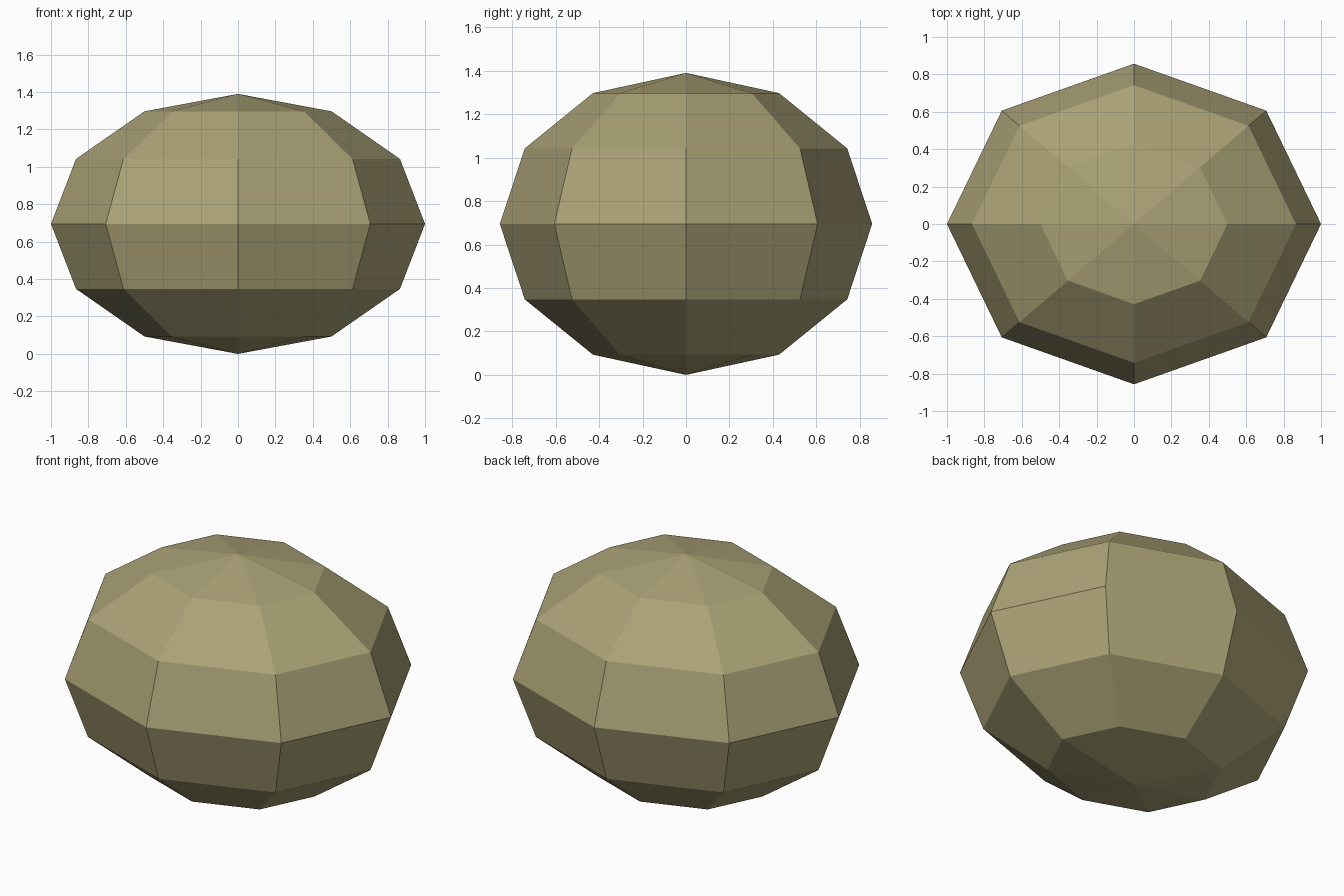
import bpy
import bmesh
from mathutils import Matrix

if "Cube" in bpy.data.objects:
    bpy.data.objects.remove(bpy.data.objects["Cube"])

RX, RY, RZ = 1.0, 0.857, 0.695

# Boulder: low-poly ball squashed into an ellipsoid
bm = bmesh.new()
bmesh.ops.create_uvsphere(bm, u_segments=8, v_segments=6, radius=1.0)
bm.transform(Matrix.Translation((0, 0, RZ)) @ Matrix.Diagonal((RX, RY, RZ, 1)))
bmesh.ops.recalc_face_normals(bm, faces=bm.faces)
mesh = bpy.data.meshes.new("boulder")
bm.to_mesh(mesh)
bm.free()

# Stone colour, flat faces
stone = bpy.data.materials.new("khaki stone")
stone.diffuse_color = (0.40, 0.36, 0.18, 1)
stone.use_nodes = True
stone.node_tree.nodes["Principled BSDF"].inputs["Base Color"].default_value = stone.diffuse_color
mesh.materials.append(stone)
for face in mesh.polygons:
    face.use_smooth = False

boulder = bpy.data.objects.new("boulder", mesh)
bpy.context.collection.objects.link(boulder)
